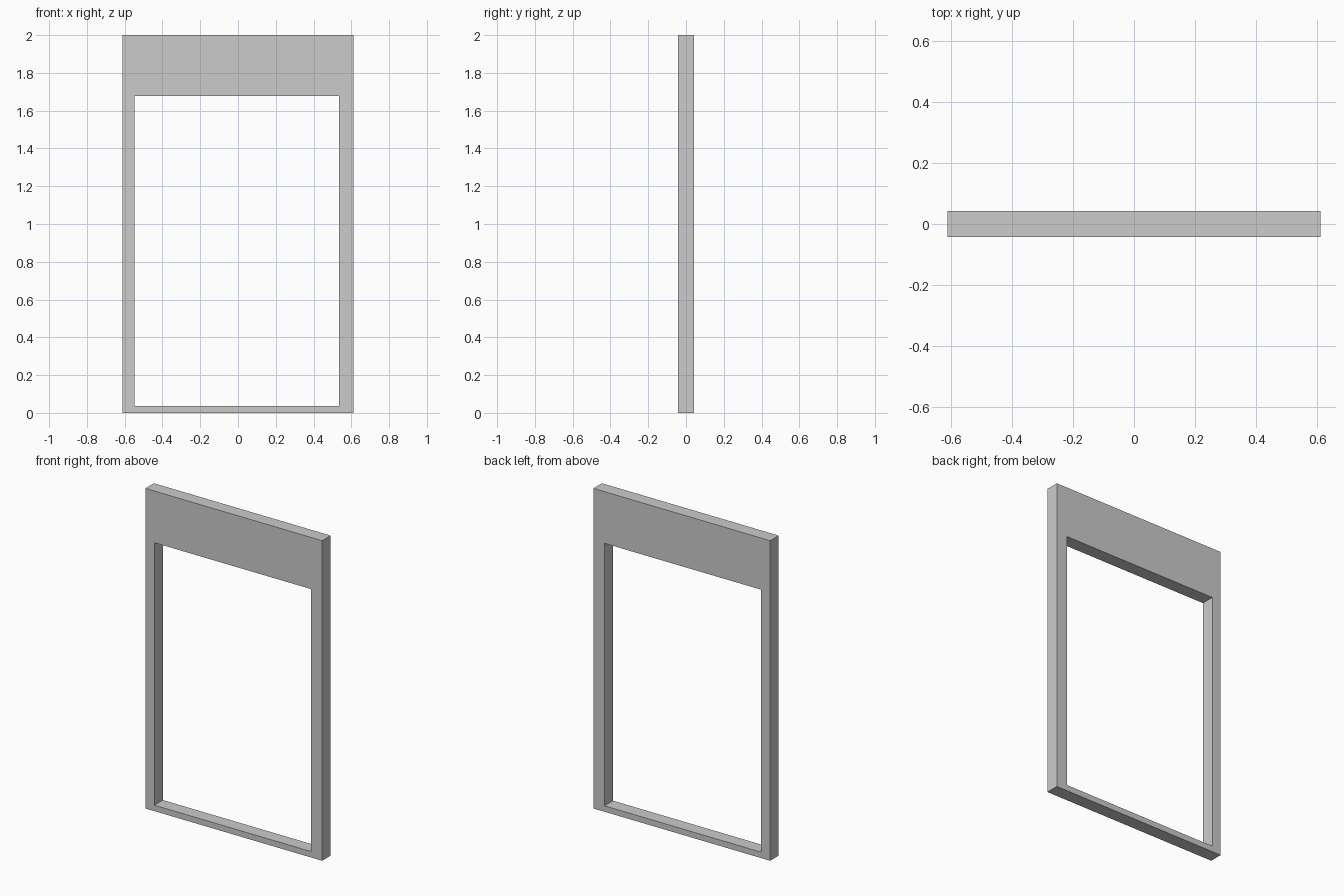
import bpy, bmesh

if "Cube" in bpy.data.objects:
    bpy.data.objects.remove(bpy.data.objects["Cube"])

HALF_DEPTH = 0.042
OUTER = (-0.611, 0.611, 0.0, 2.0)        # left, right, bottom, top
OPENING = (-0.549, 0.534, 0.037, 1.677)


def rect_verts(bm, rect, y):
    l, r, b, t = rect
    return [bm.verts.new((x, y, z)) for x, z in ((l, b), (r, b), (r, t), (l, t))]


# Frame face: a ring of four mitred quads around the opening
bm = bmesh.new()
outer = rect_verts(bm, OUTER, -HALF_DEPTH)
inner = rect_verts(bm, OPENING, -HALF_DEPTH)
ring = []
for i in range(4):
    j = (i + 1) % 4
    ring.append(bm.faces.new((outer[i], outer[j], inner[j], inner[i])))

# Thickness: extrude the ring to the back
back = bmesh.ops.extrude_face_region(bm, geom=ring, use_keep_orig=True)
verts = [g for g in back["geom"] if isinstance(g, bmesh.types.BMVert)]
bmesh.ops.translate(bm, verts=verts, vec=(0, 2 * HALF_DEPTH, 0))
bmesh.ops.recalc_face_normals(bm, faces=bm.faces)

mesh = bpy.data.meshes.new("window_frame")
bm.to_mesh(mesh)
bm.free()
bpy.context.collection.objects.link(bpy.data.objects.new("window_frame", mesh))
